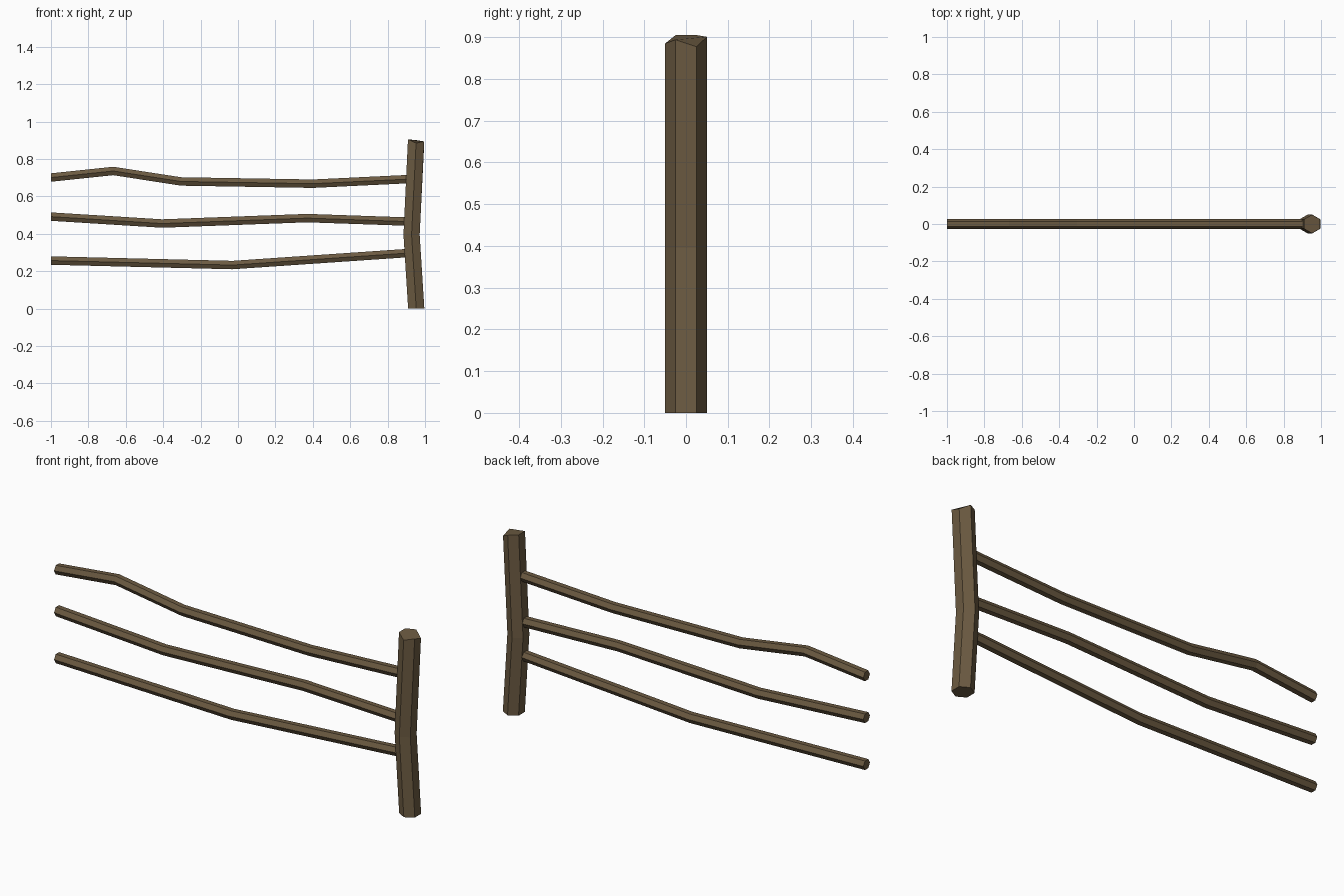
import bpy, bmesh, math

if "Cube" in bpy.data.objects:
    bpy.data.objects.remove(bpy.data.objects["Cube"])

wood = bpy.data.materials.new("weathered brown wood")
wood.diffuse_color = (0.150, 0.104, 0.054, 1)
wood.use_nodes = True
wood.node_tree.nodes["Principled BSDF"].inputs["Base Color"].default_value = wood.diffuse_color


def hex_beam(name, rings):
    """Join a list of six-point rings into a capped, flat-shaded beam."""
    bm = bmesh.new()
    loops = [[bm.verts.new(p) for p in ring] for ring in rings]
    for a, b in zip(loops, loops[1:]):
        for i in range(6):
            j = (i + 1) % 6
            bm.faces.new((a[i], a[j], b[j], b[i]))
    bm.faces.new(loops[0])
    bm.faces.new(loops[-1])
    bmesh.ops.recalc_face_normals(bm, faces=bm.faces)
    mesh = bpy.data.meshes.new(name)
    bm.to_mesh(mesh)
    bm.free()
    mesh.materials.append(wood)
    bpy.context.collection.objects.link(bpy.data.objects.new(name, mesh))


# Post: bent hexagonal log with a roughly cut top
R = 0.05
top_cut = [0.877, 0.901, 0.905, 0.905, 0.885, 0.894]


def post_ring(cx, heights):
    return [(cx + R * math.cos(math.radians(30 + 60 * i)),
             R * math.sin(math.radians(30 + 60 * i)), heights[i])
            for i in range(6)]


hex_beam("post", [post_ring(0.953, [0] * 6),
                  post_ring(0.928, [0.395] * 6),
                  post_ring(0.952, top_cut)])

# Rails: crooked hexagonal poles, (x, z) of each centre line
rails = {
    "lower_rail": [(-1, 0.257), (-0.03, 0.233), (0.92, 0.298)],
    "middle_rail": [(-1, 0.492), (-0.405, 0.455), (0.37, 0.484), (0.92, 0.465)],
    "upper_rail": [(-1, 0.701), (-0.667, 0.736), (-0.305, 0.680),
                   (0.40, 0.668), (0.92, 0.693)],
}
r = 0.026
for name, path in rails.items():
    hex_beam(name, [[(x, r * math.cos(math.radians(60 * i)),
                      z + r * math.sin(math.radians(60 * i)))
                     for i in range(6)] for x, z in path])
